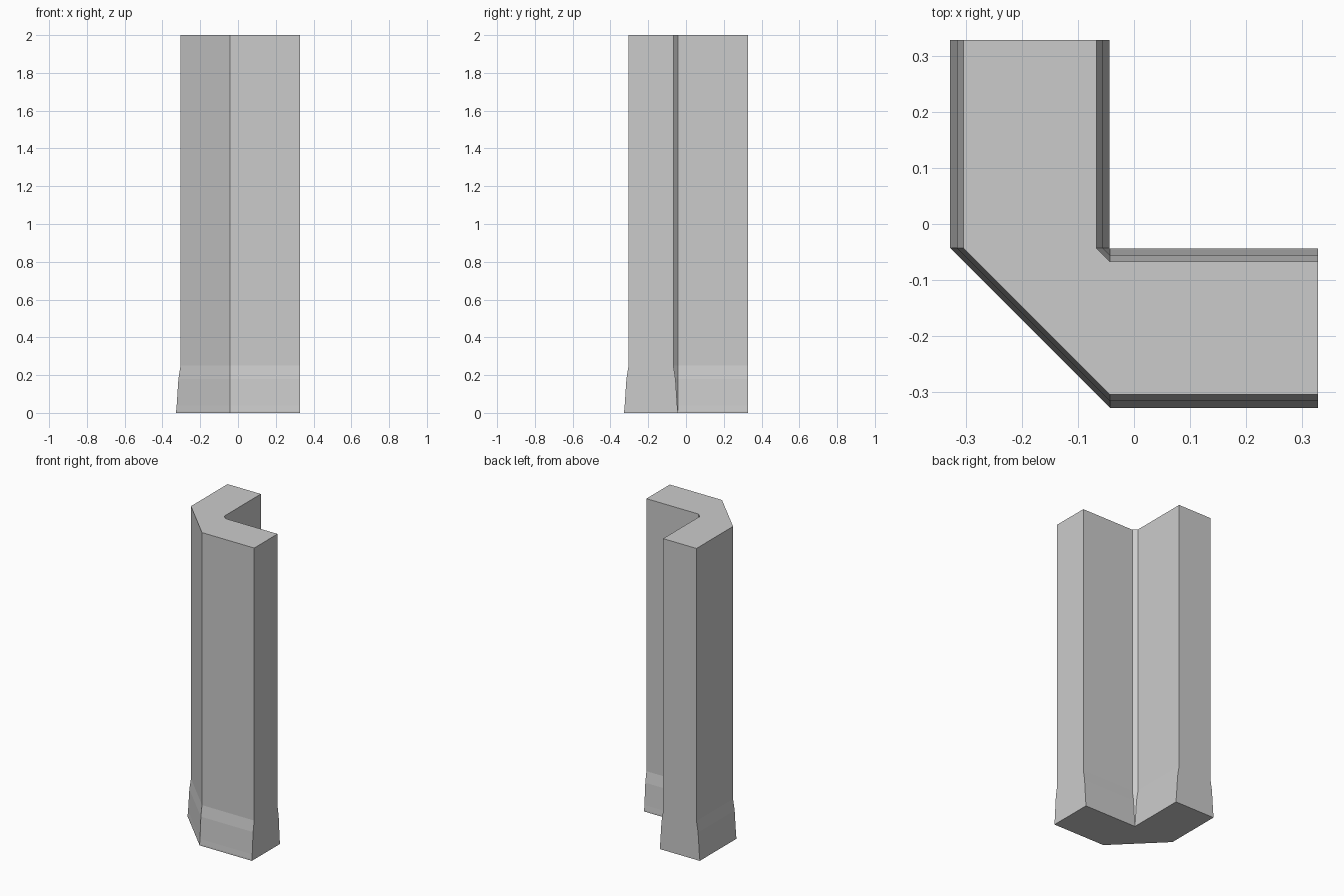
import bpy, bmesh

if "Cube" in bpy.data.objects:
    bpy.data.objects.remove(bpy.data.objects["Cube"])

END, CORNER = 0.328, -0.043      # flat ends and line where the corner turns
OUTER, INNER = -0.304, -0.067    # wall faces of the upper shaft

# Flared foot: height and outward offset of each section
LEVELS = [(0, 0.0235), (0.01, 0.0235), (0.04, 0.0205), (0.18, 0.0115), (0.25, 0), (2, 0)]


def section(z, flare):
    """L-shaped wall outline with a diagonal outer corner."""
    o, i = OUTER - flare, INNER + flare
    leg = [(i, END), (o, END), (o, CORNER)]
    inner = (i, CORNER)
    mirrored = [(y, x) for x, y in reversed(leg)]
    pts = leg + mirrored + [(CORNER, i), inner]
    return [(x, y, z) for x, y in pts]


bm = bmesh.new()
rings = [[bm.verts.new(p) for p in section(z, f)] for z, f in LEVELS]

# Side walls
for low, high in zip(rings, rings[1:]):
    n = len(low)
    for k in range(n):
        j = (k + 1) % n
        bm.faces.new((low[k], low[j], high[j], high[k]))

# Bottom and top caps
bm.faces.new(rings[0][::-1])
bm.faces.new(rings[-1])
bmesh.ops.recalc_face_normals(bm, faces=bm.faces)

mesh = bpy.data.meshes.new("corner_wall")
bm.to_mesh(mesh)
bm.free()
wall = bpy.data.objects.new("corner_wall", mesh)
bpy.context.collection.objects.link(wall)
